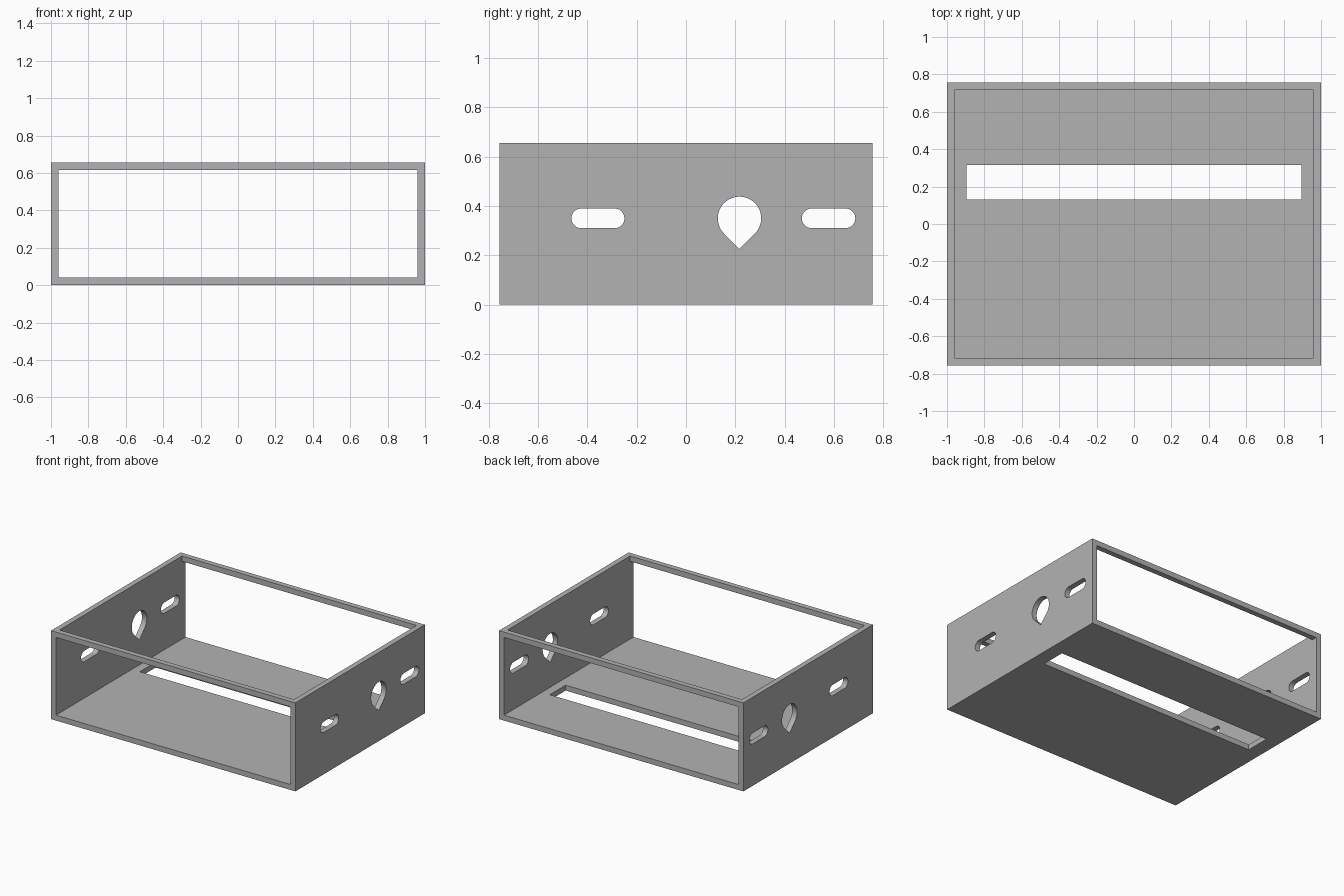
import bpy, bmesh, math
from mathutils import Vector

if "Cube" in bpy.data.objects:
    bpy.data.objects.remove(bpy.data.objects["Cube"])

W, D, H, T = 1.0, 0.757, 0.655, 0.04   # half width, half depth, height, wall thickness

grey = bpy.data.materials.new("plain_grey")
grey.diffuse_color = (0.45, 0.45, 0.45, 1)
grey.use_nodes = True
grey.node_tree.nodes["Principled BSDF"].inputs["Base Color"].default_value = grey.diffuse_color


def prism(name, outline, offset):
    """Closed solid made by sweeping a planar outline along an offset."""
    bm = bmesh.new()
    face = bm.faces.new([bm.verts.new(p) for p in outline])
    new = bmesh.ops.extrude_face_region(bm, geom=[face])["geom"]
    bmesh.ops.translate(bm, vec=Vector(offset),
                        verts=[v for v in new if isinstance(v, bmesh.types.BMVert)])
    bmesh.ops.recalc_face_normals(bm, faces=bm.faces)
    mesh = bpy.data.meshes.new(name)
    bm.to_mesh(mesh)
    bm.free()
    mesh.materials.append(grey)
    ob = bpy.data.objects.new(name, mesh)
    bpy.context.collection.objects.link(ob)
    return ob


def box(name, x, y0, y1, z0, z1):
    return prism(name, [(-x, y0, z0), (x, y0, z0), (x, y1, z0), (-x, y1, z0)], (0, 0, z1 - z0))


def arc(y, z, r, start, end, steps):
    angles = [math.radians(start + (end - start) * i / steps) for i in range(steps + 1)]
    return [(-1.2, y + r * math.cos(a), z + r * math.sin(a)) for a in angles]


def side_slot(name, y0, y1, z, r):
    outline = arc(y1 - r, z, r, -90, 90, 16) + arc(y0 + r, z, r, 90, 270, 16)
    return prism(name, outline, (2.4, 0, 0))


# Open frame body
body = box("open_frame_box", W, -D, D, 0, H)

# Teardrop: round top with a 45 degree point below
ty, tz, tr = 0.217, 0.35, 0.088
teardrop = arc(ty, tz, tr, -45, 225, 36) + [(-1.2, ty, tz - tr * math.sqrt(2))]

cutters = [
    box("top_opening", W - T, -D + T, D - T, T, 1),
    box("front_back_opening", W - T, -1, 1, T, H - T),
    box("floor_slot", 0.895, 0.13, 0.315, -0.2, 0.2),
    side_slot("front_side_slot", -0.465, -0.25, 0.35, 0.04),
    side_slot("rear_side_slot", 0.47, 0.687, 0.35, 0.04),
    prism("teardrop_hole", teardrop, (2.4, 0, 0)),
]

# Cut every opening out of the body
for c in cutters:
    c.hide_render = True
    m = body.modifiers.new(c.name, "BOOLEAN")
    m.operation, m.solver, m.object = "DIFFERENCE", "EXACT", c
bpy.context.view_layer.update()
graph = bpy.context.evaluated_depsgraph_get()
cut = bpy.data.meshes.new_from_object(body.evaluated_get(graph))
body.modifiers.clear()
body.data = cut
for c in cutters:
    bpy.data.objects.remove(c)
